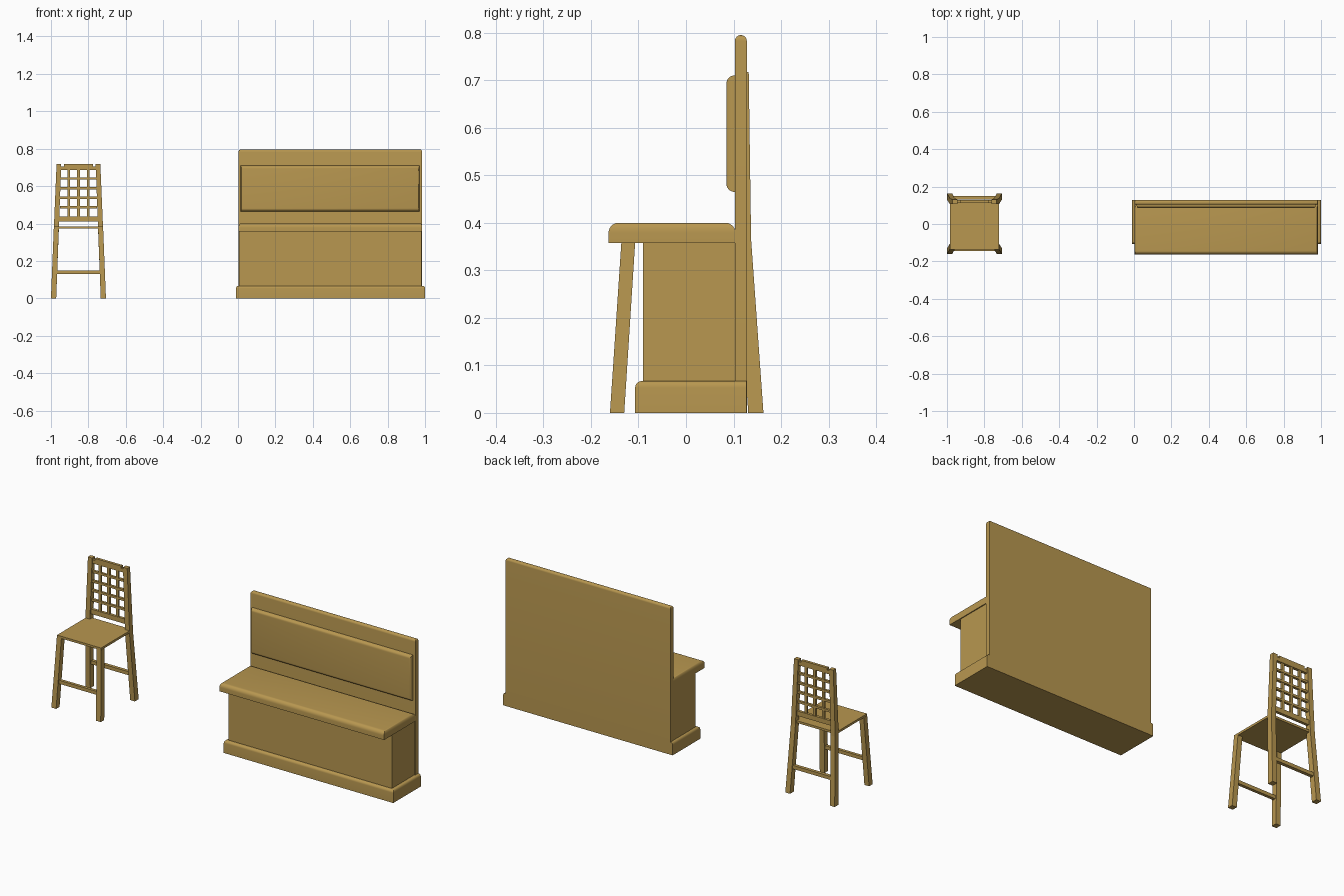
import bpy, bmesh, math

if "Cube" in bpy.data.objects:
    bpy.data.objects.remove(bpy.data.objects["Cube"])

CX = -0.853  # chair centre line
wood = bpy.data.materials.new("wood")
wood.diffuse_color = (0.48, 0.31, 0.08, 1)
wood.use_nodes = True
wood.node_tree.nodes["Principled BSDF"].inputs["Base Color"].default_value = wood.diffuse_color


def finish(name, bm, smooth=False):
    bmesh.ops.recalc_face_normals(bm, faces=bm.faces)
    mesh = bpy.data.meshes.new(name)
    bm.to_mesh(mesh)
    bm.free()
    mesh.materials.append(wood)
    ob = bpy.data.objects.new(name, mesh)
    bpy.context.collection.objects.link(ob)
    if smooth:
        bpy.ops.object.select_all(action='DESELECT')
        ob.select_set(True)
        bpy.context.view_layer.objects.active = ob
        bpy.ops.object.shade_smooth_by_angle(angle=math.radians(35))
    return ob


def box(name, x, y, z, radius=0, pick=None, squash=1):
    """Box from ranges; edges chosen by pick are rounded, squash narrows the rounding in x."""
    bm = bmesh.new()
    bmesh.ops.create_cube(bm, size=1)
    for v in bm.verts:
        for i, (a, b) in enumerate((x, y, z)):
            v.co[i] = b if v.co[i] > 0 else a
        v.co.x /= squash
    if radius:
        edges = [e for e in bm.edges if pick(*((e.verts[0].co + e.verts[1].co) / 2))]
        bmesh.ops.bevel(bm, geom=edges, offset=radius, segments=6, profile=0.5,
                        affect='EDGES', clamp_overlap=True)
    for v in bm.verts:
        v.co.x *= squash
    return finish(name, bm, bool(radius))


def tapered_post(name, sections):
    """Loft through (z, x0, x1, y0, y1) rectangles."""
    bm = bmesh.new()
    rings = [[bm.verts.new(p) for p in ((a, c, z), (b, c, z), (b, d, z), (a, d, z))]
             for z, a, b, c, d in sections]
    for lo, hi in zip(rings, rings[1:]):
        for i in range(4):
            j = (i + 1) % 4
            bm.faces.new((lo[i], lo[j], hi[j], hi[i]))
    bm.faces.new(rings[0])
    bm.faces.new(rings[-1])
    return finish(name, bm)


# Bench: plinth, body, seat, back panel, back pad
box("bench_plinth", (-0.01, 1.0), (-0.107, 0.1275), (0, 0.067), 0.014,
    lambda x, y, z: z > 0.06 and y < 0.12, 0.7)
box("bench_body", (0.005, 0.98), (-0.09, 0.12), (0.03, 0.38))
box("bench_seat", (0.003, 0.985), (-0.163, 0.104), (0.357, 0.40), 0.021,
    lambda x, y, z: z > 0.39, 0.5)
box("bench_back", (0.003, 0.985), (0.103, 0.128), (0, 0.795), 0.0122,
    lambda x, y, z: z > 0.78, 0.8)
box("bench_back_pad", (0.014, 0.971), (0.085, 0.106), (0.465, 0.71), 0.017,
    lambda x, y, z: y < 0.09, 0.5)

# Chair legs, mirrored left and right
for side, label in ((-1, "left"), (1, "right")):
    def sec(z, outer, inner, y0, y1):
        xs = sorted((CX + side * outer, CX + side * inner))
        return (z, xs[0], xs[1], y0, y1)
    tapered_post("front_leg_" + label, [sec(0, .147, .119, -.160, -.130),
                                        sec(.374, .132, .105, -.135, -.106)])
    tapered_post("back_leg_" + label, [sec(0, .147, .119, .131, .163),
                                       sec(.365, .132, .105, .107, .137),
                                       sec(.717, .117, .092, .108, .132)])

# Chair seat and stretchers
box("chair_seat", (CX - .131, CX + .131), (-.135, .128), (.373, .385))
box("front_stretcher", (CX - .125, CX + .125), (-.144, -.128), (.131, .15))
box("back_stretcher", (CX - .125, CX + .125), (.131, .149), (.131, .15))

# Chair lattice back
box("lattice_bottom_rail", (CX - .108, CX + .108), (.113, .128), (.412, .438))
box("lattice_top_rail", (CX - .097, CX + .097), (.113, .128), (.686, .705))
box("lattice_top_crest", (CX - .077, CX + .077), (.113, .128), (.70, .717))
for z in (.487, .5385, .5885, .641):
    box("lattice_crossbar", (CX - .1, CX + .1), (.114, .127), (z - .006, z + .006))
for dx in (-.052, 0, .052):
    box("lattice_upright", (CX + dx - .007, CX + dx + .007), (.115, .126), (.43, .69))
